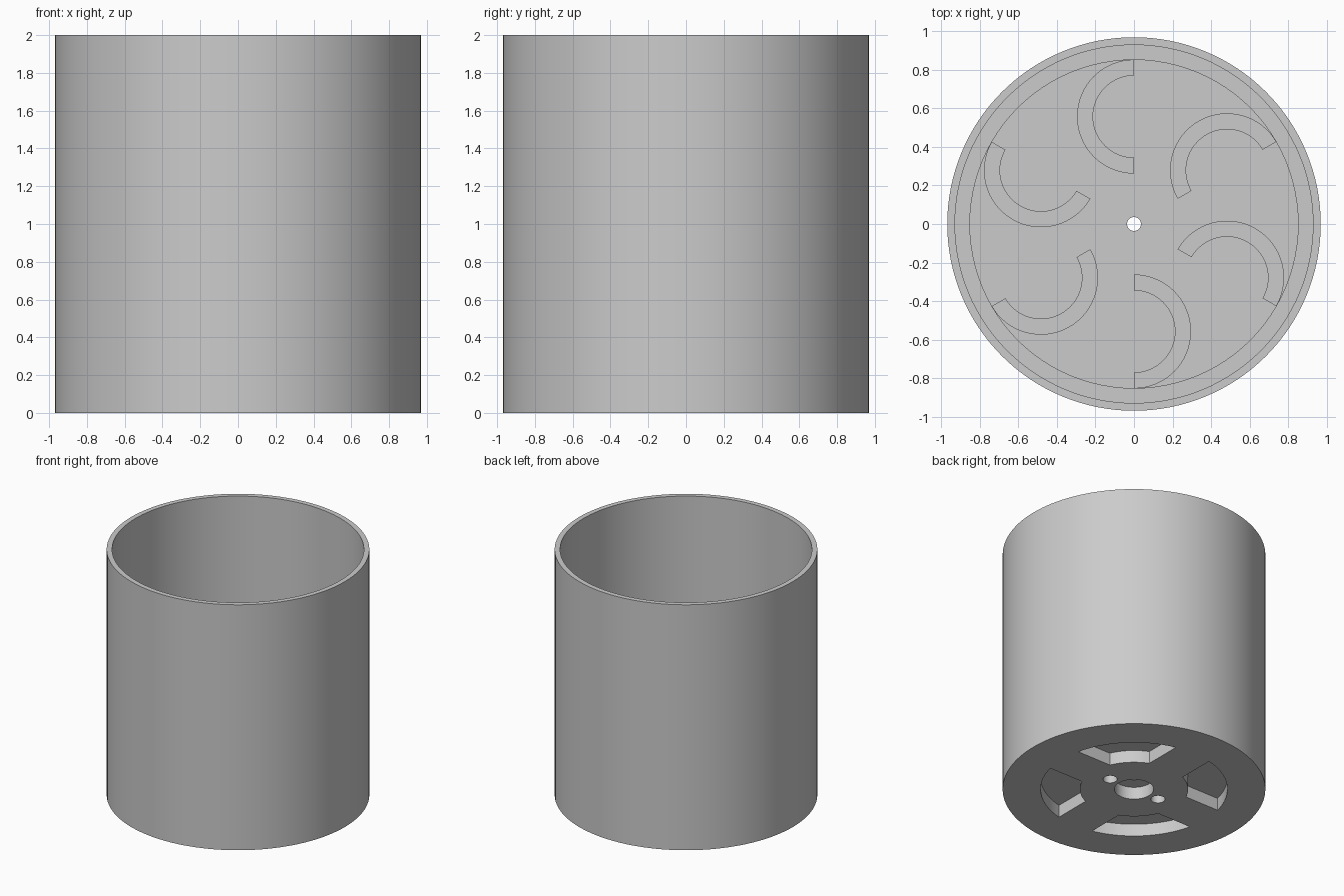
import bpy, bmesh
from math import sin, cos, pi, asin, radians

if "Cube" in bpy.data.objects:
    bpy.data.objects.remove(bpy.data.objects["Cube"])

WALL_R, BORE_R, FLOOR_T = 0.97, 0.93, 0.10
DISC_R, DISC_Z0, DISC_Z1, BLADE_TOP = 0.855, 0.10, 0.18, 0.60


def arc(r, a0, a1, n, cx=0.0, cy=0.0):
    return [(cx + r * cos(a0 + (a1 - a0) * i / n),
             cy + r * sin(a0 + (a1 - a0) * i / n)) for i in range(n + 1)]


def circle(r, n, cx=0.0, cy=0.0):
    return arc(r, 0, 2 * pi, n, cx, cy)[:-1]


def prism(name, outlines, z0, z1):
    """Extrude one or more closed outlines from z0 to z1."""
    bm = bmesh.new()
    for pts in outlines:
        face = bm.faces.new([bm.verts.new((x, y, z0)) for x, y in pts])
        ext = bmesh.ops.extrude_face_region(bm, geom=[face], use_keep_orig=True)
        top = [v for v in ext["geom"] if isinstance(v, bmesh.types.BMVert)]
        bmesh.ops.translate(bm, verts=top, vec=(0, 0, z1 - z0))
    bmesh.ops.recalc_face_normals(bm, faces=bm.faces)
    me = bpy.data.meshes.new(name)
    bm.to_mesh(me)
    bm.free()
    ob = bpy.data.objects.new(name, me)
    bpy.context.collection.objects.link(ob)
    return ob


def activate(ob):
    bpy.ops.object.select_all(action='DESELECT')
    ob.select_set(True)
    bpy.context.view_layer.objects.active = ob


def cut(ob, cutter):
    cutter.hide_render = True
    mod = ob.modifiers.new("cut", 'BOOLEAN')
    mod.operation, mod.solver, mod.object = 'DIFFERENCE', 'EXACT', cutter
    activate(ob)
    bpy.ops.object.modifier_apply(modifier=mod.name)
    bpy.data.objects.remove(cutter)


def smooth(ob):
    activate(ob)
    bpy.ops.object.shade_smooth_by_angle(angle=radians(30))


# Open cup
cup = prism("cup_housing", [circle(WALL_R, 128)], 0, 2)
cut(cup, prism("bore_cutter", [circle(BORE_R, 128)], FLOOR_T, 2.2))

# Floor openings: four slots between parallel-sided spokes, shaft hole, two screw holes
slots = []
R_OUT, R_IN, HALF = 0.69, 0.40, 0.16
for k in range(4):
    a, b = k * pi / 2, (k + 1) * pi / 2
    go, gi = asin(HALF / R_OUT), asin(HALF / R_IN)
    slots.append(arc(R_OUT, a + go, b - go, 20) + arc(R_IN, b - gi, a + gi, 14))
holes = [circle(0.145, 48), circle(0.053, 24, 0.23), circle(0.053, 24, -0.23)]
cut(cup, prism("floor_cutter", slots + holes, -0.1, FLOOR_T + 0.05))
smooth(cup)

# Impeller disc with a small shaft hole
disc = prism("impeller_disc", [circle(DISC_R, 96)], DISC_Z0, DISC_Z1)
cut(disc, prism("shaft_cutter", [circle(0.036, 24)], 0, 0.4))
smooth(disc)

# Six half-ring blades
for k in range(6):
    shape = (arc(0.296, pi / 2, 3 * pi / 2, 32, 0, 0.558)
             + arc(0.213, 3 * pi / 2, pi / 2, 32, 0, 0.558))
    blade = prism(f"impeller_blade_{k + 1}", [shape], DISC_Z1, BLADE_TOP)
    blade.rotation_euler[2] = -k * pi / 3
    smooth(blade)
